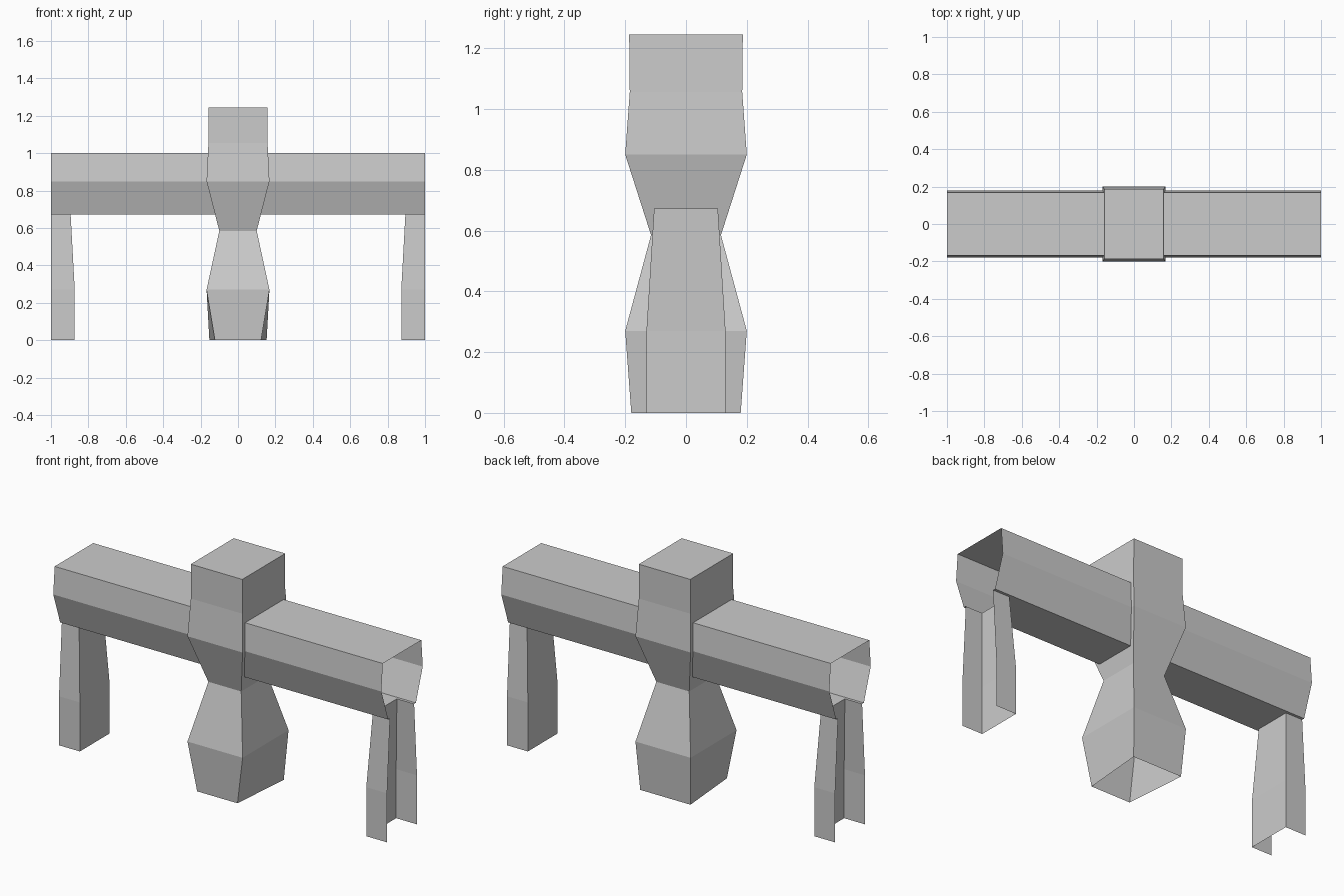
import bpy
import bmesh

cube = bpy.data.objects.get("Cube")
if cube:
    bpy.data.objects.remove(cube, do_unlink=True)

# One plain grey for everything
GREY = (0.6, 0.6, 0.6, 1.0)
grey = bpy.data.materials.new("plain grey")
grey.use_nodes = True
grey.diffuse_color = GREY
grey.node_tree.nodes["Principled BSDF"].inputs["Base Color"].default_value = GREY


def bridge(bm, rings, closed=False):
    """Join successive rows of points with quads and return the rows."""
    rows = [[bm.verts.new(p) for p in ring] for ring in rings]
    count = len(rows[0])
    for a, b in zip(rows, rows[1:]):
        for i in range(count if closed else count - 1):
            j = (i + 1) % count
            bm.faces.new((a[i], a[j], b[j], b[i]))
    return rows


def finish(bm, name, mirror=False):
    bmesh.ops.remove_doubles(bm, verts=bm.verts, dist=0.0001)
    mesh = bpy.data.meshes.new(name)
    bm.to_mesh(mesh)
    bm.free()
    mesh.materials.append(grey)
    obj = bpy.data.objects.new(name, mesh)
    bpy.context.collection.objects.link(obj)
    if mirror:
        obj.modifiers.new("Mirror", 'MIRROR').use_axis[0] = True
    return obj


# Central column: open below, capped on top (z, front half width, back half width, half depth)
sections = [
    (0.0, 0.123, 0.153, 0.18),
    (0.27, 0.168, 0.168, 0.20),
    (0.585, 0.10, 0.10, 0.115),
    (0.85, 0.168, 0.168, 0.20),
    (1.055, 0.158, 0.158, 0.185),
    (1.245, 0.157, 0.157, 0.187),
]
bm = bmesh.new()
rows = bridge(bm, [[(-f, -d, z), (f, -d, z), (b, d, z), (-b, d, z)]
                   for z, f, b, d in sections], closed=True)
bm.faces.new(rows[-1])
finish(bm, "central_column")

# Side beams: open at the outer ends, underside notched where the legs join
INNER, OUTER, BASE = 0.12, 1.0, 0.673
LEG_X, LEG_Y, EDGE = 0.895, 0.105, 0.12
half = [(-EDGE, BASE), (-0.18, 0.85), (-0.168, 1.0)]
profile = half + [(-y, z) for y, z in reversed(half)]
bm = bmesh.new()
bridge(bm, [[(x, y, z) for y, z in profile] for x in (OUTER, INNER)])
for y0, y1, start, end in ((EDGE, -EDGE, LEG_X, INNER),
                           (EDGE, LEG_Y, OUTER, LEG_X),
                           (-LEG_Y, -EDGE, OUTER, LEG_X)):
    bridge(bm, [[(x, y0, BASE), (x, y1, BASE)] for x in (start, end)])
finish(bm, "side_beams", mirror=True)

# Legs: three-sided channels open on the outside
bm = bmesh.new()
bridge(bm, [[(OUTER, d, z), (x, d, z), (x, -d, z), (OUTER, -d, z)]
            for z, x, d in ((0.0, 0.873, 0.13), (0.27, 0.873, 0.13), (BASE, LEG_X, LEG_Y))])
finish(bm, "legs", mirror=True)
